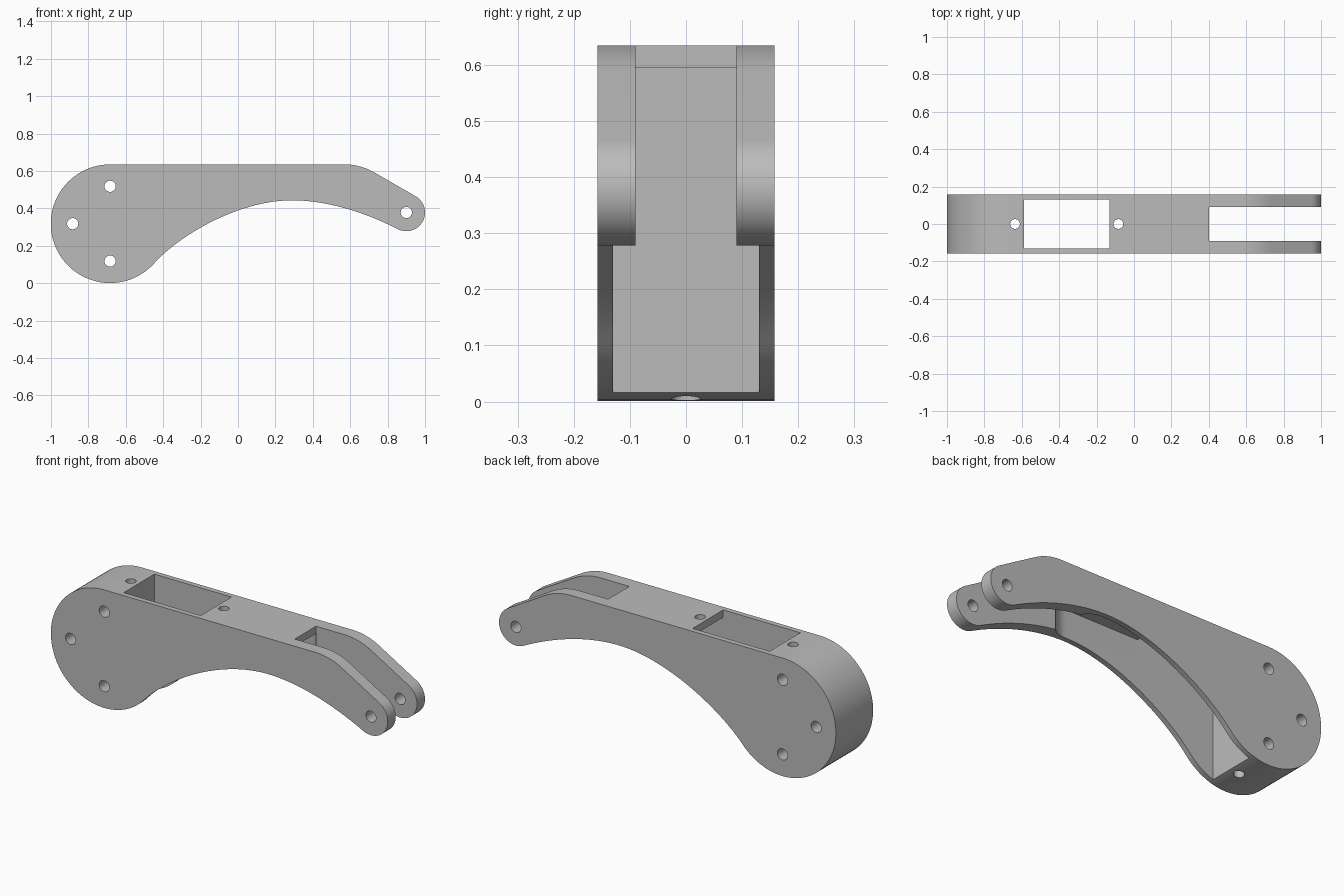
import bpy, bmesh
from math import cos, sin, pi, radians
from mathutils import Vector
from mathutils.geometry import interpolate_bezier

if "Cube" in bpy.data.objects:
    bpy.data.objects.remove(bpy.data.objects["Cube"], do_unlink=True)

HALF = 0.158                       # half the arm's width
HUB, HUB_R = (-0.684, 0.318), 0.317
TIP, TIP_R = (0.9, 0.378), 0.1

grey = bpy.data.materials.new("plain grey")
grey.use_nodes = True
colour = (0.5, 0.5, 0.5, 1)
grey.diffuse_color = colour
grey.node_tree.nodes["Principled BSDF"].inputs["Base Color"].default_value = colour


def arc(centre, radius, start, end, steps):
    """Points on an arc, angles in degrees."""
    angles = [radians(start + (end - start) * i / steps) for i in range(steps + 1)]
    return [(centre[0] + radius * cos(a), centre[1] + radius * sin(a)) for a in angles]


def bezier(a, b, c, d, steps=28):
    pts = interpolate_bezier(*[Vector((*p, 0)) for p in (a, b, c, d)], steps)
    return [(p.x, p.y) for p in pts]


def prism(name, outline, low, high, axis):
    """Extrude a closed outline along y (outline in xz) or z (outline in xy)."""
    bm = bmesh.new()
    place = (lambda u, v: (u, low, v)) if axis == "y" else (lambda u, v: (u, v, low))
    face = bm.faces.new([bm.verts.new(place(u, v)) for u, v in outline])
    out = bmesh.ops.extrude_face_region(bm, geom=[face])
    move = Vector((0, high - low, 0)) if axis == "y" else Vector((0, 0, high - low))
    moved = [e for e in out["geom"] if isinstance(e, bmesh.types.BMVert)]
    bmesh.ops.translate(bm, verts=moved, vec=move)
    bmesh.ops.recalc_face_normals(bm, faces=bm.faces)
    mesh = bpy.data.meshes.new(name)
    bm.to_mesh(mesh)
    bm.free()
    mesh.materials.append(grey)
    obj = bpy.data.objects.new(name, mesh)
    bpy.context.collection.objects.link(obj)
    return obj


def box(x0, x1, y):
    return [(x0, -y), (x1, -y), (x1, y), (x0, y)]


def cut(target, cutter):
    """Subtract the cutter and discard it."""
    cutter.hide_render = True
    mod = target.modifiers.new("cut", "BOOLEAN")
    mod.operation, mod.solver, mod.object = "DIFFERENCE", "EXACT", cutter
    bpy.context.view_layer.objects.active = target
    bpy.ops.object.modifier_apply(modifier=mod.name)
    bpy.data.objects.remove(cutter, do_unlink=True)


# Side profile: round hub, flat top, sloping nose, round tip, arched underside
tip_arc = arc(TIP, TIP_R, 60, -117, 28)
hub_arc = arc(HUB, HUB_R, -42, -270, 60)
peak = (0.29, 0.443)
under_tip, under_hub = tip_arc[-1], hub_arc[0]
nose = arc((0.57, 0.318), HUB_R, 90, 60, 10)
arch = bezier(under_tip, (under_tip[0] - 0.17, under_tip[1] + 0.087), (0.48, 0.443), peak)
flank = bezier(peak, (0.0, 0.443), (under_hub[0] + 0.134, under_hub[1] + 0.149), under_hub)
profile = nose + tip_arc + arch[1:] + flank[1:] + hub_arc[1:]
arm = prism("lever_arm", profile, -HALF, HALF, "y")

# Channel open below, with a rounded end towards the fork
channel = [(-0.588, 0.13), (-0.588, -0.13)] + arc((0.307, 0), 0.13, -90, 90, 32)
cut(arm, prism("channel_cutter", channel, -0.2, 0.595, "z"))

# Window through the top plate, and the slot that forms the fork
cut(arm, prism("window_cutter", box(-0.588, -0.13, 0.13), 0.5, 0.8, "z"))
cut(arm, prism("fork_cutter", box(0.4, 1.2, 0.09), -0.2, 0.8, "z"))

# Cross holes in the hub and the fork tip
for centre in [(-0.684, 0.518), (-0.884, 0.318), (-0.684, 0.118), TIP]:
    cut(arm, prism("pin_cutter", arc(centre, 0.03, 0, 348.75, 31), -0.3, 0.3, "y"))

# Vertical screw holes beside the window
for x in (-0.636, -0.084):
    cut(arm, prism("screw_cutter", arc((x, 0), 0.026, 0, 348.75, 31), -0.2, 0.8, "z"))

# Smooth the curved walls and keep the edges sharp
bpy.ops.object.select_all(action="DESELECT")
arm.select_set(True)
bpy.context.view_layer.objects.active = arm
bpy.ops.object.shade_smooth_by_angle(angle=radians(25))
